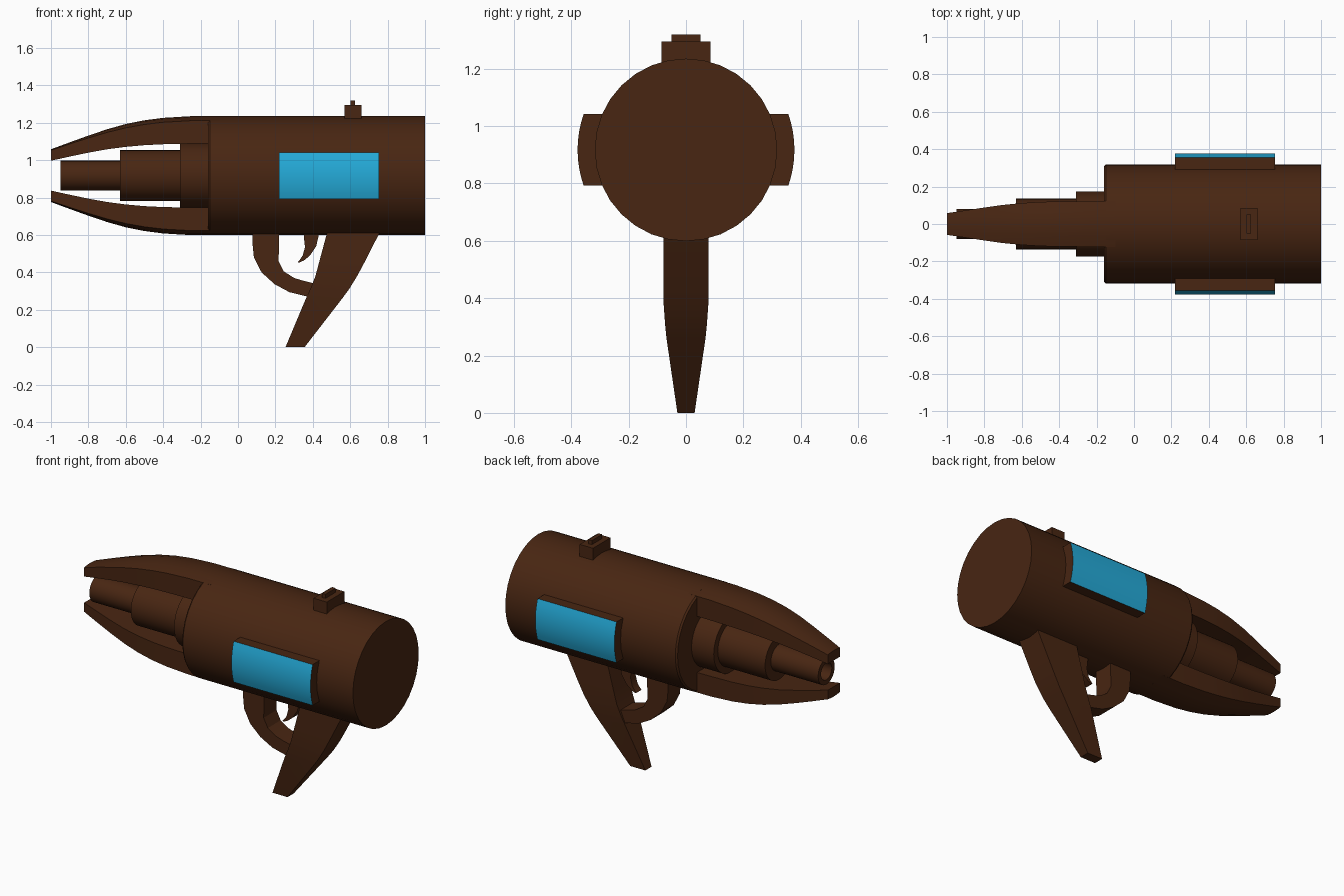
import bpy, bmesh, math

if "Cube" in bpy.data.objects:
    bpy.data.objects.remove(bpy.data.objects["Cube"])

CZ = 0.917   # height of the barrel axis


def material(name, rgb):
    m = bpy.data.materials.new(name)
    m.diffuse_color = (*rgb, 1)
    m.use_nodes = True
    m.node_tree.nodes["Principled BSDF"].inputs["Base Color"].default_value = m.diffuse_color
    return m


BROWN = material("dark_brown", (0.065, 0.019, 0.006))
CYAN = material("cyan", (0.018, 0.41, 0.70))


def finish(bm, name, angle=30, cyan_rule=None):
    bmesh.ops.remove_doubles(bm, verts=bm.verts, dist=1e-5)
    bmesh.ops.recalc_face_normals(bm, faces=bm.faces)
    bm.normal_update()
    if cyan_rule:
        for f in bm.faces:
            f.material_index = 1 if cyan_rule(f) else 0
    me = bpy.data.meshes.new(name)
    bm.to_mesh(me)
    bm.free()
    me.materials.append(BROWN)
    me.materials.append(CYAN)
    ob = bpy.data.objects.new(name, me)
    bpy.context.collection.objects.link(ob)
    bpy.ops.object.select_all(action='DESELECT')
    ob.select_set(True)
    bpy.context.view_layer.objects.active = ob
    bpy.ops.object.shade_smooth_by_angle(angle=math.radians(angle))
    return ob


def loft(name, rings, angle=30, cyan_rule=None):
    """Bridge a list of equal cross-sections and cap both ends."""
    bm = bmesh.new()
    vs = [[bm.verts.new(p) for p in r] for r in rings]
    n = len(vs[0])
    for a, b in zip(vs, vs[1:]):
        for i in range(n):
            j = (i + 1) % n
            bm.faces.new((a[i], a[j], b[j], b[i]))
    bm.faces.new(vs[0])
    bm.faces.new(vs[-1])
    return finish(bm, name, angle, cyan_rule)


def lathe(name, profile, sides=32, cyan_rule=None):
    """Turn (x, radius) points around the barrel axis."""
    bm = bmesh.new()
    vs = [bm.verts.new((x, 0, CZ + r)) for x, r in profile]
    es = [bm.edges.new(p) for p in zip(vs, vs[1:])]
    bmesh.ops.spin(bm, geom=vs + es, cent=(0, 0, CZ), axis=(1, 0, 0),
                   angle=math.tau, steps=sides, use_merge=True)
    return finish(bm, name, 30, cyan_rule)


def strip(name, pairs, w):
    """Band of outer/inner (x, z) pairs with half width w."""
    return loft(name, [[(a[0], -w, a[1]), (a[0], w, a[1]),
                        (b[0], w, b[1]), (b[0], -w, b[1])] for a, b in pairs], 25)


def box(name, x0, x1, w, z0, z1):
    return loft(name, [[(x0, -w, z), (x1, -w, z), (x1, w, z), (x0, w, z)] for z in (z0, z1)])


# Main body and stepped barrel with a hollow glowing muzzle
lathe("body", [(-0.16, 0), (-0.16, 0.31), (-0.15, 0.318), (1, 0.318), (1, 0)])
lathe("barrel", [(-0.15, 0), (-0.15, 0.175), (-0.31, 0.175), (-0.31, 0.136), (-0.63, 0.136),
                 (-0.63, 0.08), (-0.95, 0.08), (-0.95, 0.052), (-0.86, 0.052), (-0.86, 0)],
      cyan_rule=lambda f: f.calc_center_median().x < -0.859 and all(v.co.x > -0.87 and
                          (v.co.y ** 2 + (v.co.z - CZ) ** 2) < 0.003 for v in f.verts)
                          and abs(f.normal.x) > 0.9)

# Upper and lower prongs: x, half width, outer and inner distance from axis
stations = [(-0.10, 0.122, 0.318, 0.172), (-0.25, 0.122, 0.318, 0.171), (-0.40, 0.121, 0.309, 0.168),
            (-0.50, 0.118, 0.296, 0.163), (-0.60, 0.112, 0.276, 0.154), (-0.70, 0.102, 0.248, 0.141),
            (-0.80, 0.088, 0.214, 0.123), (-0.90, 0.073, 0.178, 0.102), (-1.00, 0.058, 0.141, 0.080)]
for name, s in (("upper_prong", 1), ("lower_prong", -1)):
    rings = []
    for x, w, ro, ri in stations:
        d = 0.024 * (w / 0.122) ** 2
        section = [(-w, ri), (-w, ro - d), (-w / 2, ro - d / 4), (0, ro),
                   (w / 2, ro - d / 4), (w, ro - d), (w, ri)]
        rings.append([(x, y, CZ + s * z) for y, z in section])
    loft(name, rings)

# Curved side panels with cyan outer faces
for name, s in (("front_panel", -1), ("back_panel", 1)):
    arc = [math.asin(0.125 / 0.378) * k / 4 for k in range(-4, 5)]
    section = [(0.378 * math.cos(a), 0.378 * math.sin(a)) for a in arc]
    section = [(0.28, -0.125)] + section + [(0.28, 0.125)]
    loft(name, [[(x, s * y, CZ + z) for y, z in section] for x in (0.22, 0.755)],
         cyan_rule=lambda f, s=s: f.normal.y * s > 0.8)

# Sight on top
box("sight_base", 0.57, 0.66, 0.085, 1.2, 1.295)
box("sight_blade", 0.602, 0.626, 0.05, 1.29, 1.32)

# Grip: z, front x, back x, half width
grip = [(0.68, 0.494, 0.79, 0.079), (0.6, 0.473, 0.751, 0.079), (0.455, 0.434, 0.677, 0.079),
        (0.38, 0.414, 0.637, 0.078), (0.31, 0.386, 0.594, 0.073), (0.26, 0.363, 0.557, 0.068), (0, 0.254, 0.356, 0.03)]
loft("grip", [[(a, -w, z), (b, -w, z), (b, w, z), (a, w, z)] for z, a, b, w in grip], 25)

# Trigger guard and trigger
strip("trigger_guard", [((0.077, 0.66), (0.222, 0.66)), ((0.077, 0.56), (0.219, 0.54)),
                        ((0.085, 0.48), (0.217, 0.46)), ((0.126, 0.40), (0.245, 0.405)),
                        ((0.195, 0.337), (0.300, 0.370)), ((0.275, 0.294), (0.350, 0.355)),
                        ((0.361, 0.273), (0.404, 0.342)), ((0.43, 0.26), (0.45, 0.335))], 0.062)
strip("trigger", [((0.35, 0.64), (0.432, 0.64)), ((0.352, 0.59), (0.43, 0.59)),
                  ((0.358, 0.535), (0.418, 0.54)), ((0.346, 0.49), (0.385, 0.49)),
                  ((0.330, 0.467), (0.352, 0.463)), ((0.318, 0.455), (0.324, 0.451))], 0.025)
